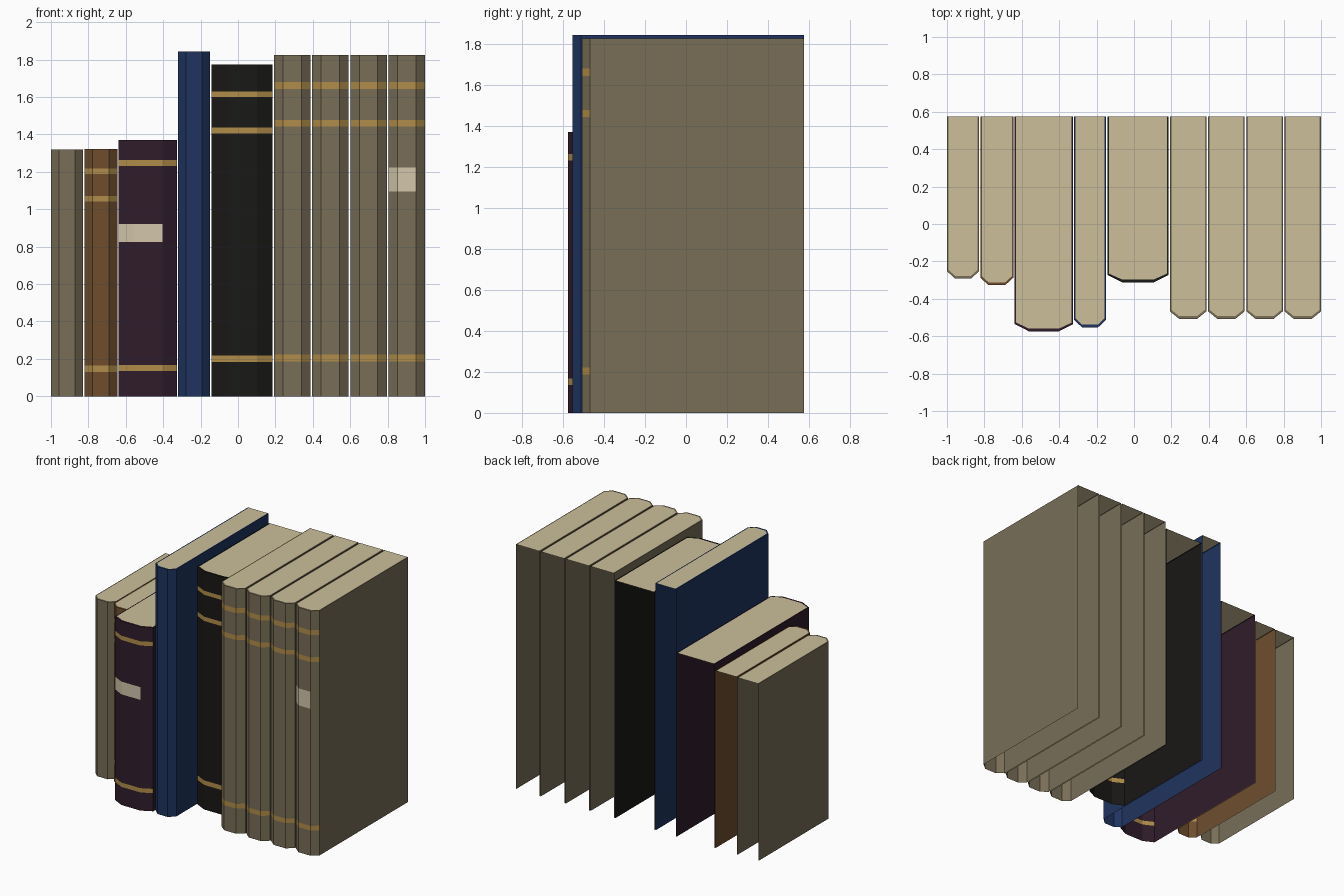
import bpy
import bmesh

cube = bpy.data.objects.get("Cube")
if cube:
    bpy.data.objects.remove(cube, do_unlink=True)

BACK = 0.575        # shared plane of the open rear edges
SPINE_DEPTH = 0.04  # depth of the spine's angled facets
RIM_SIDE, RIM_FRONT = 0.008, 0.015


def material(name, hex_colour):
    channels = [int(hex_colour[i:i + 2], 16) / 255 for i in (0, 2, 4)]
    colour = [c ** 2.2 for c in channels] + [1]
    mat = bpy.data.materials.new(name)
    mat.use_nodes = True
    mat.diffuse_color = colour
    shader = mat.node_tree.nodes["Principled BSDF"]
    shader.inputs["Base Color"].default_value = colour
    shader.inputs["Roughness"].default_value = 0.8
    return mat


olive = material("olive_cloth", "786E58")
brown = material("brown_leather", "6E4F31")
purple = material("plum_leather", "33222F")
blue = material("blue_cloth", "243760")
black = material("black_leather", "1F1E1C")
gold = material("gold_band", "B08C4B")
cream = material("cream_paper", "CBBD98")
label_paper = material("label_paper", "D2C5A8")


def outline(x0, x1, front, side=0.0, nose=0.0):
    """Open plan of a book: left cover, three spine facets, right cover."""
    c = (x1 - x0) / 4
    left = [(x0 + side, BACK), (x0 + side, front + SPINE_DEPTH + nose / 2),
            (x0 + c, front + nose)]
    return left + [(x0 + x1 - x, y) for x, y in reversed(left)]


def make_object(name, bm, mats):
    mesh = bpy.data.meshes.new(name)
    bm.to_mesh(mesh)
    bm.free()
    for mat in mats:
        mesh.materials.append(mat)
    obj = bpy.data.objects.new(name, mesh)
    bpy.context.collection.objects.link(obj)


def book(name, x0, x1, front, height, cover, bands=(), label=None):
    plan = outline(x0, x1, front)
    inner = outline(x0, x1, front, RIM_SIDE, RIM_FRONT)

    # Cover shell, split into strips where bands or a label cross the spine
    strips = list(bands) + ([label] if label else [])
    levels = sorted({0, height, *(z for strip in strips for z in strip)})
    bm = bmesh.new()
    rings = [[bm.verts.new((x, y, z)) for x, y in plan] for z in levels]
    for low, high, z in zip(rings, rings[1:], levels):
        for i in range(len(plan) - 1):
            face = bm.faces.new((low[i], low[i + 1], high[i + 1], high[i]))
            on_spine = 0 < i < len(plan) - 2
            if on_spine and any(z == b[0] for b in bands):
                face.material_index = 1
            if label and z == label[0] and i in (1, 2):
                face.material_index = 2

    # Narrow cover rim around the pages
    rim = [bm.verts.new((x, y, height)) for x, y in inner]
    top = rings[-1]
    for i in range(len(plan) - 1):
        bm.faces.new((top[i], top[i + 1], rim[i + 1], rim[i]))
    make_object(name + "_cover", bm, (cover, gold, label_paper))

    # Top of the page block
    bm = bmesh.new()
    bm.faces.new([bm.verts.new((x, y, height)) for x, y in inner])
    make_object(name + "_pages", bm, (cream,))


# Books from the right end of the shelf row to the left
book("small_olive_book", -1.0, -0.828, -0.292, 1.32, olive)
book("brown_book", -0.822, -0.645, -0.327, 1.323, brown,
     [(0.13, 0.165), (1.04, 1.07), (1.187, 1.218)])
book("plum_book", -0.638, -0.325, -0.575, 1.37, purple,
     [(0.135, 0.167), (1.23, 1.262)], label=(0.825, 0.92))
book("blue_book", -0.32, -0.15, -0.553, 1.843, blue)
book("black_book", -0.142, 0.184, -0.313, 1.773, black,
     [(0.183, 0.217), (1.405, 1.437), (1.6, 1.63)])

# Matching set of four volumes
for n in range(4):
    start = 0.192 + n * 0.2043
    book(f"set_volume_{n + 1}", start, start + 0.195, -0.507, 1.825, olive,
         [(0.187, 0.222), (1.443, 1.478), (1.643, 1.68)],
         label=(1.095, 1.222) if n == 3 else None)
